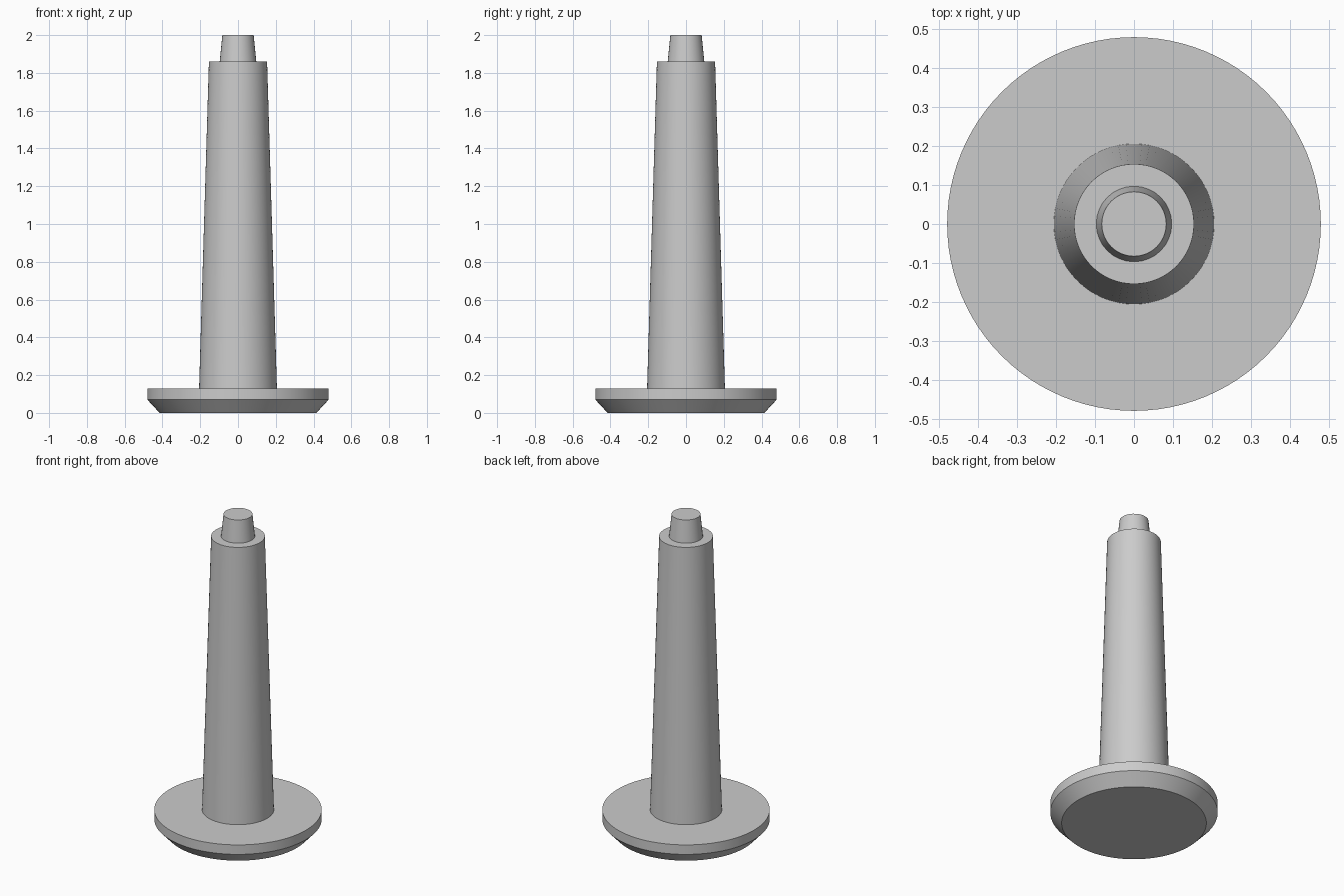
import bpy
import bmesh
import math

cube = bpy.data.objects.get("Cube")
if cube:
    bpy.data.objects.remove(cube, do_unlink=True)

grey = bpy.data.materials.new("plain grey")
grey.use_nodes = True
colour = (0.6, 0.6, 0.6, 1)
grey.diffuse_color = colour
grey.node_tree.nodes["Principled BSDF"].inputs["Base Color"].default_value = colour


def turned_part(name, profile, sides):
    """Turn a (radius, height) profile into a closed round solid."""
    bm = bmesh.new()
    rings = []
    for radius, z in profile:
        ring = []
        for i in range(sides):
            a = math.tau * i / sides
            ring.append(bm.verts.new((radius * math.cos(a), radius * math.sin(a), z)))
        rings.append(ring)
    for low, high in zip(rings, rings[1:]):
        for i in range(sides):
            j = (i + 1) % sides
            bm.faces.new((low[i], low[j], high[j], high[i]))
    bm.faces.new(rings[0][::-1])
    bm.faces.new(rings[-1])
    mesh = bpy.data.meshes.new(name)
    bm.to_mesh(mesh)
    bm.free()
    mesh.materials.append(grey)
    obj = bpy.data.objects.new(name, mesh)
    bpy.context.collection.objects.link(obj)
    bpy.ops.object.select_all(action='DESELECT')
    obj.select_set(True)
    bpy.context.view_layer.objects.active = obj
    bpy.ops.object.shade_smooth_by_angle(angle=math.radians(30))
    return obj


# Round foot with a chamfered underside
turned_part("base_disc", [(0.415, 0), (0.48, 0.07), (0.48, 0.13)], 96)
# Long tapering column
turned_part("tapered_shaft", [(0.206, 0.13), (0.154, 1.86)], 64)
# Short peg on top
turned_part("top_peg", [(0.097, 1.86), (0.083, 2)], 32)
